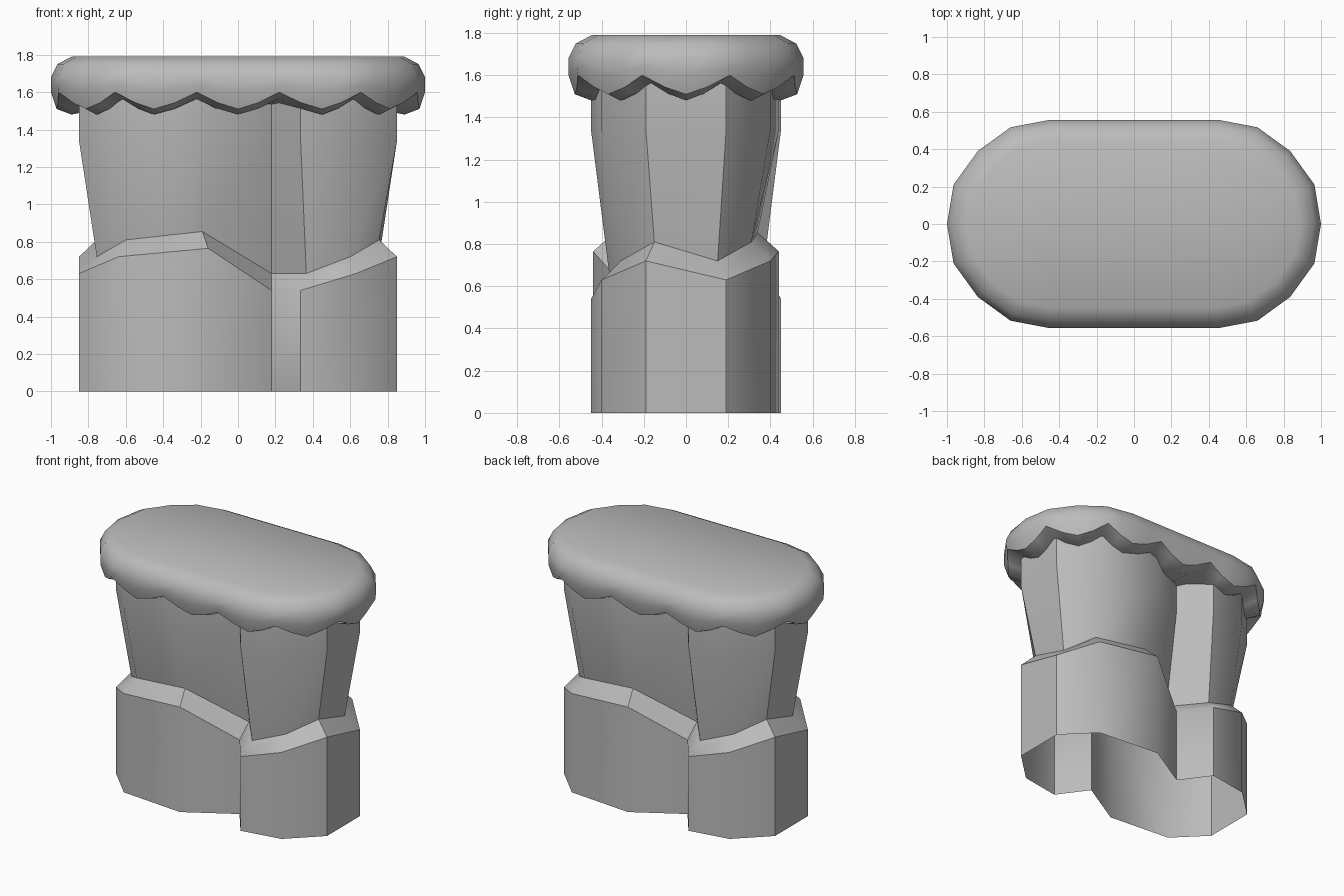
import bpy, bmesh, math
from mathutils import Vector

cube = bpy.data.objects.get("Cube")
if cube:
    bpy.data.objects.remove(cube, do_unlink=True)

# One grey stone colour
stone = bpy.data.materials.new("grey_stone")
stone.use_nodes = True
colour = (0.5, 0.5, 0.5, 1)
stone.diffuse_color = colour
stone.node_tree.nodes["Principled BSDF"].inputs["Base Color"].default_value = colour


def half_turn(ring):
    """Complete a half ring with its copy turned 180 degrees about z."""
    return ring + [(-x, -y, z) for x, y, z in ring]


def loft(name, rings, smooth_angle, cap_first=False, cap_last=False):
    """Skin a stack of closed rings, listed from bottom to top."""
    bm = bmesh.new()
    loops = [[bm.verts.new(p) for p in ring] for ring in rings]
    for low, high in zip(loops, loops[1:]):
        for i in range(len(low)):
            j = (i + 1) % len(low)
            bm.faces.new((low[i], low[j], high[j], high[i]))
    if cap_first:
        bm.faces.new(loops[0][::-1])
    if cap_last:
        bm.faces.new(loops[-1])
    mesh = bpy.data.meshes.new(name)
    bm.to_mesh(mesh)
    bm.free()
    mesh.materials.append(stone)
    obj = bpy.data.objects.new(name, mesh)
    bpy.context.collection.objects.link(obj)
    bpy.ops.object.select_all(action="DESELECT")
    obj.select_set(True)
    bpy.context.view_layer.objects.active = obj
    bpy.ops.object.shade_smooth_by_angle(angle=math.radians(smooth_angle))
    return obj


# Rock footprint: outer ledge points, and the inset points of the column foot
ledge = half_turn([(0.18, -0.24, 0.54), (0.335, -0.45, 0.54), (0.63, -0.4, 0.63),
                   (0.85, -0.19, 0.72), (0.85, 0.19, 0.63), (0.64, 0.4, 0.72),
                   (0.16, 0.44, 0.765)])
foot = half_turn([(0.18, -0.13, 0.63), (0.365, -0.36, 0.63), (0.6, -0.31, 0.72),
                  (0.755, -0.15, 0.81), (0.755, 0.15, 0.72), (0.6, 0.31, 0.81),
                  (0.19, 0.34, 0.855)])


def at_height(ring, z):
    return [(x, y, z) for x, y, _ in ring]


# Open-bottomed base with a chamfered, stepped ledge, and the flaring column
loft("rock_base_and_column",
     [at_height(ledge, 0), ledge, foot, at_height(ledge, 1.34), at_height(ledge, 1.6)], 42)

# Cap outline: corners alternate between scallop tips and notches
quarter = [(1, 0), (0.965, 0.21), (0.835, 0.39), (0.66, 0.517),
           (0.45, 0.557), (0.22, 0.557), (0, 0.557)]
half = quarter + [(-x, y) for x, y in quarter[-2:0:-1]]
corners = half + [(-x, -y) for x, y in half]
outline = []
for i, p in enumerate(corners):
    a, b = Vector(p), Vector(corners[(i + 1) % len(corners)])
    notch = i % 2
    outline += [(a, notch), ((a + b) / 2, 0.38)]


def cap_ring(tip, notch):
    """Ring from (inset, height) at the tips, blended to that at the notches."""
    ring = []
    for p, t in outline:
        centre = Vector((max(-0.45, min(0.45, p.x)), 0))
        inset = tip[0] + (notch[0] - tip[0]) * t
        q = p - (p - centre).normalized() * inset
        ring.append((q.x, q.y, tip[1] + (notch[1] - tip[1]) * t))
    return ring


# Rounded cap with a scalloped lip
profile = [((0.35, 1.53), (0.35, 1.53)), ((0.11, 1.48), (0.11, 1.565)),
           ((0.03, 1.51), (0.005, 1.6)), ((0, 1.6), (0, 1.64)),
           ((0, 1.68), (0, 1.68)), ((0.035, 1.75), (0.035, 1.75)),
           ((0.11, 1.79), (0.11, 1.79))]
loft("scalloped_cap", [cap_ring(*p) for p in profile], 47, True, True)
